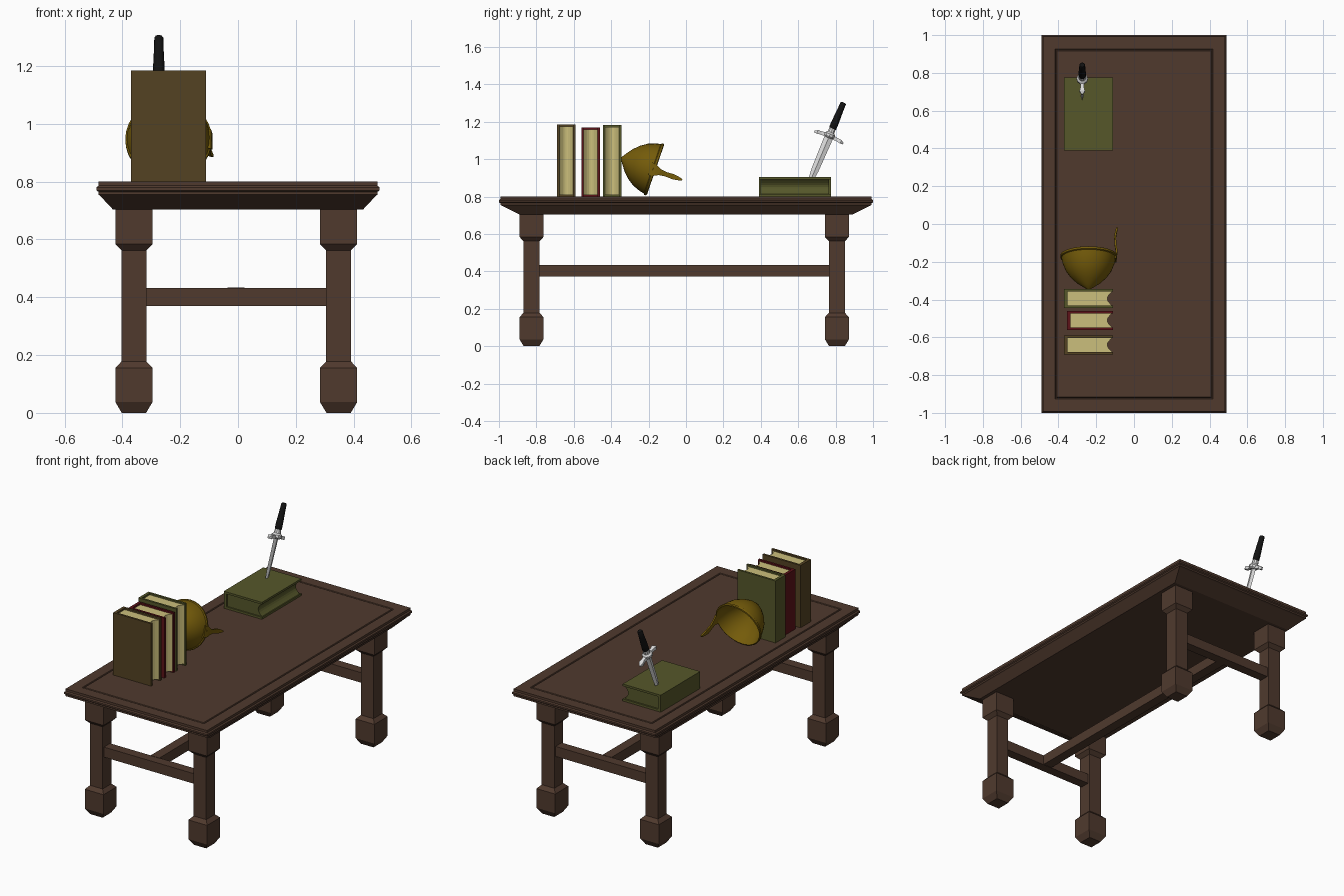
import bpy, bmesh, math
from mathutils import Matrix, Vector

if "Cube" in bpy.data.objects:
    bpy.data.objects.remove(bpy.data.objects["Cube"])


def mat(name, r, g, b):
    m = bpy.data.materials.new(name)
    m.diffuse_color = (r, g, b, 1)
    m.use_nodes = True
    m.node_tree.nodes["Principled BSDF"].inputs["Base Color"].default_value = m.diffuse_color
    return m


WOOD = mat("dark wood", 0.080, 0.042, 0.027)
PAGE = mat("cream paper", 0.60, 0.52, 0.20)
OLIVE = mat("olive leather", 0.092, 0.095, 0.023)
BROWN = mat("brown leather", 0.088, 0.055, 0.016)
RED = mat("red leather", 0.110, 0.006, 0.009)
GOLD = mat("old gold", 0.175, 0.105, 0.003)
BLACK = mat("black grip", 0.006, 0.006, 0.006)
STEEL = mat("bright steel", 0.72, 0.72, 0.72)


def loft(name, rings, material, frame=None, cap=True):
    """Skin a stack of equal-length point rings, then place it with a matrix."""
    bm = bmesh.new()
    vs = [[bm.verts.new(p) for p in ring] for ring in rings]
    n = len(vs[0])
    for a, b in zip(vs, vs[1:]):
        for i in range(n):
            j = (i + 1) % n
            bm.faces.new((a[i], a[j], b[j], b[i]))
    if cap:
        bm.faces.new(vs[0][::-1])
        bm.faces.new(vs[-1])
    if frame:
        bm.transform(frame)
    bmesh.ops.recalc_face_normals(bm, faces=bm.faces)
    me = bpy.data.meshes.new(name)
    bm.to_mesh(me)
    bm.free()
    me.materials.append(material)
    ob = bpy.data.objects.new(name, me)
    bpy.context.collection.objects.link(ob)
    return ob


def rect(hx, hy, z, cx=0, cy=0):
    return [(cx - hx, cy - hy, z), (cx + hx, cy - hy, z),
            (cx + hx, cy + hy, z), (cx - hx, cy + hy, z)]


def circle(r, z, n, sx=1, sy=1):
    return [(r * sx * math.cos(2 * math.pi * i / n),
             r * sy * math.sin(2 * math.pi * i / n), z) for i in range(n)]


def box(name, x0, x1, y0, y1, z0, z1, material, frame=None):
    cx, cy, hx, hy = (x0 + x1) / 2, (y0 + y1) / 2, (x1 - x0) / 2, (y1 - y0) / 2
    return loft(name, [rect(hx, hy, z0, cx, cy), rect(hx, hy, z1, cx, cy)], material, frame)


# Table top: moulded edge, sloped underside, shallow groove around the top
loft("table_top", [rect(x, y, z) for x, y, z in [
    (0.433, 0.89, 0.704), (0.478, 0.985, 0.752), (0.483, 0.993, 0.755),
    (0.483, 0.993, 0.765), (0.49, 1.0, 0.77), (0.49, 1.0, 0.78),
    (0.483, 0.993, 0.786), (0.483, 0.993, 0.80), (0.417, 0.927, 0.80),
    (0.414, 0.924, 0.796), (0.410, 0.920, 0.796), (0.407, 0.917, 0.80)]], WOOD)

# Legs: square turned profile
LEG = [(0.042, 0), (0.064, 0.037), (0.064, 0.156), (0.043, 0.178),
       (0.043, 0.562), (0.064, 0.584), (0.064, 0.706)]
for sx, lx in (("left", -0.36), ("right", 0.348)):
    for sy, ly in (("front", -0.826), ("back", 0.807)):
        loft(f"{sy}_{sx}_leg", [rect(h, h, z, lx, ly) for h, z in LEG], WOOD)

# Stretchers: two cross rails and one long rail
for nm, y in (("front", -0.826), ("back", 0.807)):
    box(f"{nm}_cross_rail", -0.32, 0.306, y - 0.03, y + 0.03, 0.37, 0.432, WOOD)
box("long_rail", -0.037, 0.023, -0.80, 0.78, 0.372, 0.434, WOOD)


def book(name, x0, x1, thick, height, cover, pages, frame):
    """Local axes: x = width with spine at low x, y = thickness, z = height."""
    t = 0.013
    box(name + "_lower_board", x0, x1, 0, t, 0, height, cover, frame)
    box(name + "_upper_board", x0, x1, thick - t, thick, 0, height, cover, frame)
    box(name + "_spine", x0, x0 + 0.018, t, thick - t, 0, height, cover, frame)
    # page block with a hollow fore edge
    section = [(x0 + 0.018, thick - t), (x0 + 0.018, t)]
    for i in range(9):
        u = i / 8
        section.append((x1 - 0.006 - 0.025 * math.sin(math.pi * u), t + u * (thick - 2 * t)))
    loft(name + "_pages", [[(x, y, z) for x, y in section]
                           for z in (0.008, height - 0.010)], pages, frame)


# Three standing books
book("brown_book", -0.37, -0.11, 0.10, 0.385, BROWN, PAGE, Matrix.Translation((0, -0.69, 0.80)))
book("red_book", -0.355, -0.11, 0.10, 0.37, RED, PAGE, Matrix.Translation((0, -0.56, 0.80)))
book("olive_book", -0.37, -0.11, 0.10, 0.383, OLIVE, PAGE, Matrix.Translation((0, -0.445, 0.80)))

# Book lying flat (thickness up, height along y)
lying = Matrix(((1, 0, 0, 0), (0, 0, 1, 0.39), (0, 1, 0, 0.80), (0, 0, 0, 1)))
book("lying_book", -0.37, -0.11, 0.105, 0.385, OLIVE, OLIVE, lying)


def tilted(origin, ay, az):
    """Frame with local z along (0, ay, az) and local x along world x."""
    z = Vector((0, ay, az)).normalized()
    x = Vector((1, 0, 0))
    y = z.cross(x)
    m = Matrix((x, y, z)).transposed().to_4x4()
    m.translation = origin
    return m


def smooth(ob, angle=40):
    bpy.ops.object.select_all(action="DESELECT")
    ob.select_set(True)
    bpy.context.view_layer.objects.active = ob
    bpy.ops.object.shade_smooth_by_angle(angle=math.radians(angle))


# Helmet lying on its side: outer shell rolled over the rim into the inside
hf = tilted((-0.24, -0.163, 0.943), -0.945, 0.326)
OUT = [(0.143, 0), (0.150, 0.003), (0.150, 0.014), (0.144, 0.018), (0.138, 0.045),
       (0.122, 0.085), (0.098, 0.120), (0.066, 0.152), (0.034, 0.175), (0.012, 0.190), (0.002, 0.194)]
INN = [(0.002, 0.182), (0.03, 0.166), (0.06, 0.143), (0.09, 0.112), (0.114, 0.078),
       (0.130, 0.042), (0.137, 0.015), (0.143, 0)]
smooth(loft("helmet_shell", [circle(r, z, 32, 1, 0.97) for r, z in INN + OUT], GOLD, hf, cap=False))

# Nose guard
GUARD = [(0.030, 0.036, 0.141), (0.0, 0.030, 0.146), (-0.025, 0.017, 0.147), (-0.06, 0.012, 0.142),
         (-0.10, 0.014, 0.140), (-0.125, 0.011, 0.144), (-0.152, 0.004, 0.150)]
loft("helmet_nose_guard", [rect(0.005, w, z, x, -0.004) for z, w, x in GUARD], GOLD, hf)

# Dagger stuck into the lying book
df = tilted((-0.274, 0.767, 1.125), 0.39, 0.92)
smooth(loft("dagger_grip", [circle(r, z, 12) for r, z in [
    (0.017, 0.040), (0.020, 0.046), (0.020, 0.075), (0.0165, 0.15), (0.0155, 0.188), (0.012, 0.193)]], BLACK, df))
loft("dagger_collar", [circle(r, z, 10) for r, z in [
    (0.022, -0.012), (0.030, -0.004), (0.030, 0.010), (0.020, 0.020), (0.018, 0.042)]], STEEL, df)
for nm, s in (("front", -1), ("back", 1)):
    # quillon: tapered arm along local y
    arm = [(0.012, 0.012, 0.012, 0.0), (0.045, 0.009, 0.009, -0.003),
           (0.068, 0.014, 0.010, -0.006), (0.084, 0.004, 0.004, -0.010)]
    loft(f"dagger_{nm}_quillon", [[(-w, s * y, c - h), (w, s * y, c - h), (w, s * y, c + h), (-w, s * y, c + h)]
                                  for y, w, h, c in arm], STEEL, df)
loft("dagger_blade", [[(-t, 0, z), (0, -w, z), (t, 0, z), (0, w, z)] for z, w, t in [
    (0.0, 0.024, 0.008), (-0.20, 0.020, 0.007), (-0.27, 0.012, 0.004)]], STEEL, df)
